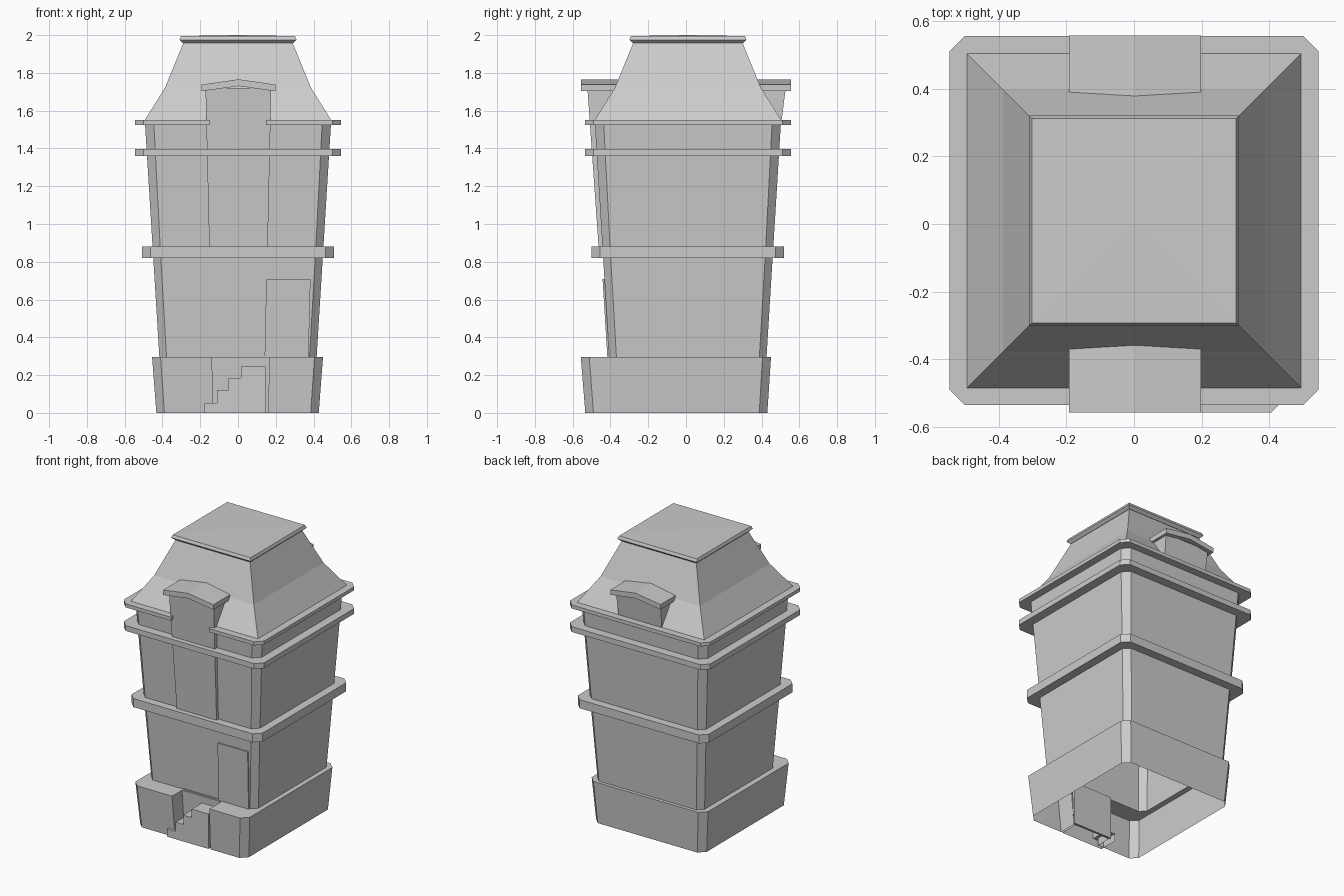
import bpy, bmesh

if "Cube" in bpy.data.objects:
    bpy.data.objects.remove(bpy.data.objects["Cube"])

CY = 0.01  # tower axis sits slightly behind the origin


def finish(name, bm):
    bmesh.ops.recalc_face_normals(bm, faces=bm.faces)
    me = bpy.data.meshes.new(name)
    bm.to_mesh(me)
    bm.free()
    ob = bpy.data.objects.new(name, me)
    bpy.context.collection.objects.link(ob)
    return ob


def ring(h, c, z, gap=0):
    """Square outline with cut corners (c), optionally open at the front."""
    if c:
        k = h - c
        p = [(k, -h), (h, -k), (h, k), (k, h), (-k, h), (-h, k), (-h, -k), (-k, -h)]
    else:
        p = [(h, -h), (h, h), (-h, h), (-h, -h)]
    if gap:
        p = [(gap, -h)] + p + [(-gap, -h)]
    return [(x, y + CY, z) for x, y in p]


def loft(bm, rings, closed=True, cap_top=False, cap_bottom=False):
    loops = [[bm.verts.new(p) for p in r] for r in rings]
    n = len(loops[0])
    for a, b in zip(loops, loops[1:]):
        for i in range(n if closed else n - 1):
            j = (i + 1) % n
            bm.faces.new((a[i], a[j], b[j], b[i]))
    if not closed:
        for i in (0, n - 1):
            bm.faces.new([l[i] for l in loops])
    if cap_top:
        bm.faces.new(loops[-1])
    if cap_bottom:
        bm.faces.new(loops[0])
    return loops


def lofted(name, rings, **kw):
    bm = bmesh.new()
    loft(bm, rings, **kw)
    return finish(name, bm)


def half(z):
    """Half width of the flaring tower wall at height z."""
    return 0.416 + (z - 0.29) * 0.0615


def box(name, lo, hi):
    """Tapered block; lo and hi are (x0, x1, y0, y1, z)."""
    r = [[(a, c, z), (b, c, z), (b, d, z), (a, d, z)] for a, b, c, d, z in (lo, hi)]
    return lofted(name, r, cap_top=True, cap_bottom=True)


# Plinth: open underneath, notched for the stairs, ledge joins the walls
plan = [(-.138, -.535), (-.138, -.425), (.167, -.425), (.167, -.557), (.405, -.557),
        (.45, -.512), (.45, .405), (.405, .45), (-.41, .45), (-.455, .405),
        (-.455, -.49), (-.41, -.535)]
bm = bmesh.new()
loops = loft(bm, [[(x * .95, y * .957, 0) for x, y in plan],
                  [(x, y, .295) for x, y in plan]])
inner = [bm.verts.new(p) for p in ring(half(.295), .038, .295)]
edges = [bm.edges.new((inner[i], inner[i - 1])) for i in range(len(inner))]
top = loops[1]
edges += [bm.edges.get((top[i], top[i - 1])) for i in range(len(top))]
bmesh.ops.triangle_fill(bm, edges=edges, use_beauty=True, use_dissolve=False)
finish("plinth", bm)

# Flaring tower walls with cut corners
lofted("tower_walls", [ring(half(z), c, z) for z, c in ((.295, .038), (.85, .04), (1.55, .047))])

# Wall running down behind the stairs
box("stair_back_wall", (-.138, .167, -.40, -.39, 0), (.167 - .305, .167, -.412, -.39, .3))

# String courses; the eaves band is interrupted by the front bay
for name, z0, z1, h, gap in (("lower_band", .82, .88, .509, 0),
                             ("upper_band", 1.36, 1.397, .545, 0),
                             ("eaves_band", 1.525, 1.55, .545, .148)):
    i = half(z0) - .01
    lofted(name, [ring(a, .045 if a == h else .04, z, gap)
                  for a, z in ((i, z0), (h, z0), (h, z1), (i, z1))], closed=not gap)

# Bell-cast roof and the cap on top
lofted("roof", [ring(h, 0, z) for h, z in ((.497, 1.545), (.387, 1.72), (.288, 1.962))])
lofted("roof_cap", [ring(h, 0, z) for h, z in
                    ((.285, 1.958), (.292, 1.958), (.31, 1.975), (.302, 1.995), (.005, 2.0))],
       cap_top=True)

# Front bay rising from the lower band, and the matching back dormer
box("front_bay", (-.152, .157, -.462, -.43, .87), (-.172, .176, -.522, -.30, 1.72))
box("back_dormer", (-.165, .17, .40, .505, 1.54), (-.172, .176, .30, .528, 1.72))

# Shallow gabled hoods over both
for name, y0, y1 in (("front_hood", -.557, -.30), ("back_hood", .30, .557)):
    section = [(-.192, 1.703), (.003, 1.73), (.198, 1.703),
               (.198, 1.738), (.003, 1.766), (-.192, 1.738)]
    lofted(name, [[(x, y, z) for x, z in section] for y in (y0, y1)],
           cap_top=True, cap_bottom=True)

# Stairs climbing to the right, open underneath
prof = [(-.178, 0)]
for (x0, x1), z in zip(((-.178, -.11), (-.11, -.05), (-.05, .015), (.015, .145)),
                       (.053, .12, .185, .245)):
    prof += [(x0, z), (x1, z)]
prof.append((.145, 0))
bm = bmesh.new()
f, b = ([bm.verts.new((x, y, z)) for x, z in prof] for y in (-.535, -.40))
for i in range(len(prof) - 1):
    bm.faces.new((f[i], f[i + 1], b[i + 1], b[i]))
bm.faces.new(f)
finish("stairs", bm)

# Door panel, leaning with the wall
box("door", (.14, .372, CY - half(.25) - .01, -.39, .25),
    (.15, .384, CY - half(.71) - .01, -.41, .71))
